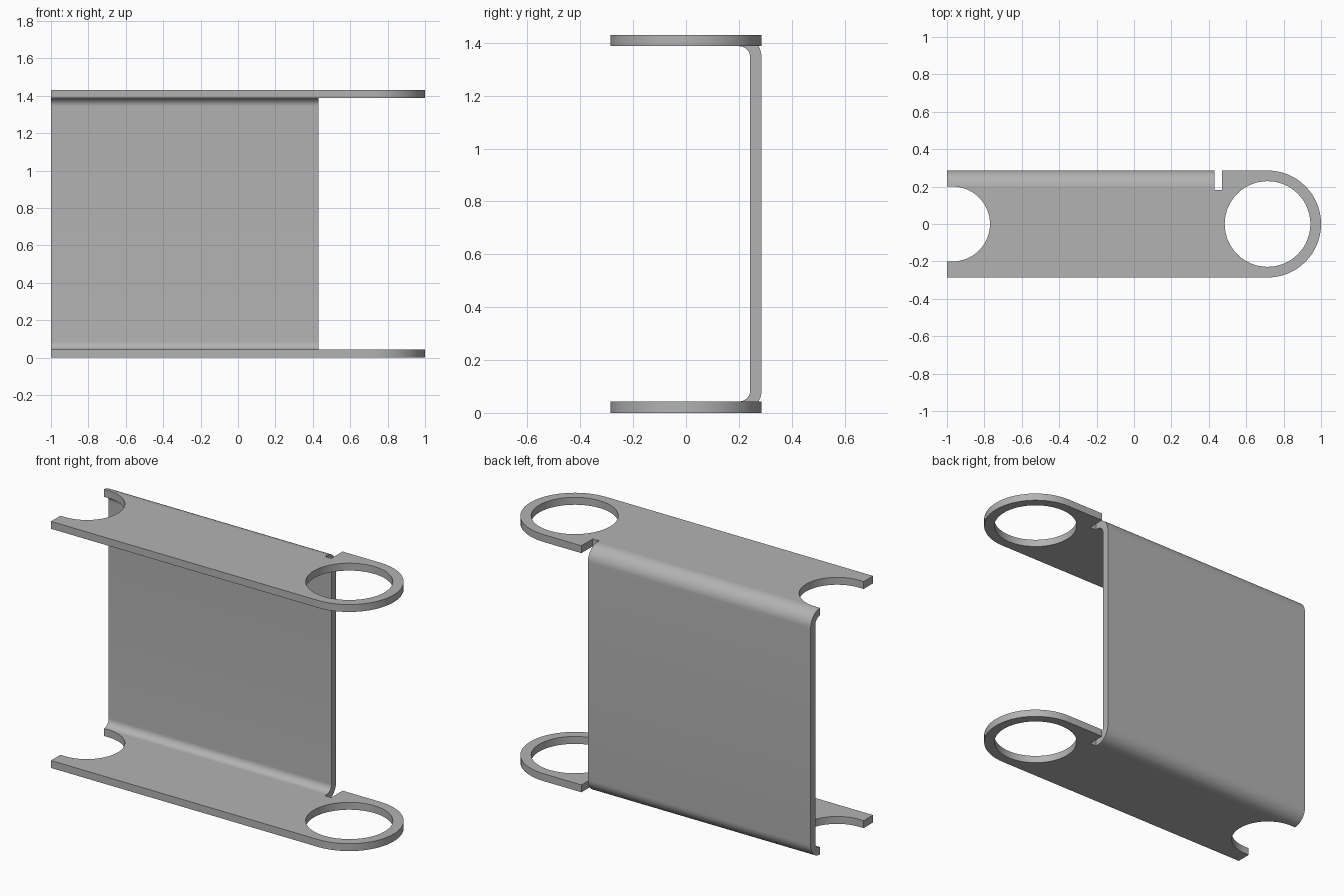
import bpy, bmesh
from math import sin, cos, pi
from mathutils import Matrix, Vector

cube = bpy.data.objects.get("Cube")
if cube:
    bpy.data.objects.remove(cube, do_unlink=True)

T = 0.043          # sheet thickness
H = 1.43           # overall height
W = 0.286          # half depth
BEND = W - 2 * T   # where the bend starts
PANEL_END = 0.43   # end of the back panel

steel = bpy.data.materials.new("plain grey")
steel.use_nodes = True
GREY = (0.45, 0.45, 0.45, 1)
steel.diffuse_color = GREY
steel.node_tree.nodes["Principled BSDF"].inputs["Base Color"].default_value = GREY


def arc(cx, cy, r, a0, a1, n):
    return [(cx + r * cos(a0 + (a1 - a0) * i / n),
             cy + r * sin(a0 + (a1 - a0) * i / n)) for i in range(n + 1)]


def sheet(name, loops, depth, matrix):
    """Fill closed 2D loops (inner loops are holes) and extrude the result."""
    bm = bmesh.new()
    for pts in loops:
        vs = [bm.verts.new((x, y, 0)) for x, y in pts]
        for i, v in enumerate(vs):
            bm.edges.new((vs[i - 1], v))
    bmesh.ops.triangle_fill(bm, edges=bm.edges[:], use_beauty=True, normal=(0, 0, 1))
    ext = bmesh.ops.extrude_face_region(bm, geom=bm.faces[:], use_keep_orig=True)
    top = [g for g in ext["geom"] if isinstance(g, bmesh.types.BMVert)]
    bmesh.ops.translate(bm, verts=top, vec=(0, 0, depth))
    bmesh.ops.recalc_face_normals(bm, faces=bm.faces[:])
    bmesh.ops.dissolve_limit(bm, angle_limit=0.001, verts=bm.verts[:], edges=bm.edges[:])
    bm.transform(matrix)
    mesh = bpy.data.meshes.new(name)
    bm.to_mesh(mesh)
    bm.free()
    mesh.materials.append(steel)
    ob = bpy.data.objects.new(name, mesh)
    bpy.context.collection.objects.link(ob)
    bpy.ops.object.select_all(action="DESELECT")
    ob.select_set(True)
    bpy.context.view_layer.objects.active = ob
    bpy.ops.object.shade_smooth_by_angle(angle=0.6)
    return ob


# Flanges: rounded end with a ring hole, relief slot, open half-round cutout
outline = [(-1, -BEND), (-1, -W)]
outline += arc(1 - W, 0, W, -pi / 2, pi / 2, 32)
outline += [(0.471, W), (0.471, 0.182), (PANEL_END, 0.182), (PANEL_END, BEND)]
outline += arc(-0.97, 0, BEND, pi / 2, -pi / 2, 32)
hole = arc(1 - W, 0, 0.229, 0, 2 * pi, 64)[:-1]
for name, z in (("lower_flange", 0), ("upper_flange", H - T)):
    sheet(name, [outline, hole], T, Matrix.Translation((0, 0, z)))

# Back panel: C-shaped section in depth and height, swept along the length
low, high = 2 * T, H - 2 * T
section = arc(BEND, low, 2 * T, -pi / 2, 0, 12)
section += arc(BEND, high, 2 * T, 0, pi / 2, 12)
section += arc(BEND, high, T, pi / 2, 0, 12)
section += arc(BEND, low, T, 0, -pi / 2, 12)
axes = Matrix(((0, 0, 1, -1), (1, 0, 0, 0), (0, 1, 0, 0), (0, 0, 0, 1)))
sheet("back_panel", [section], 1 + PANEL_END, axes)
